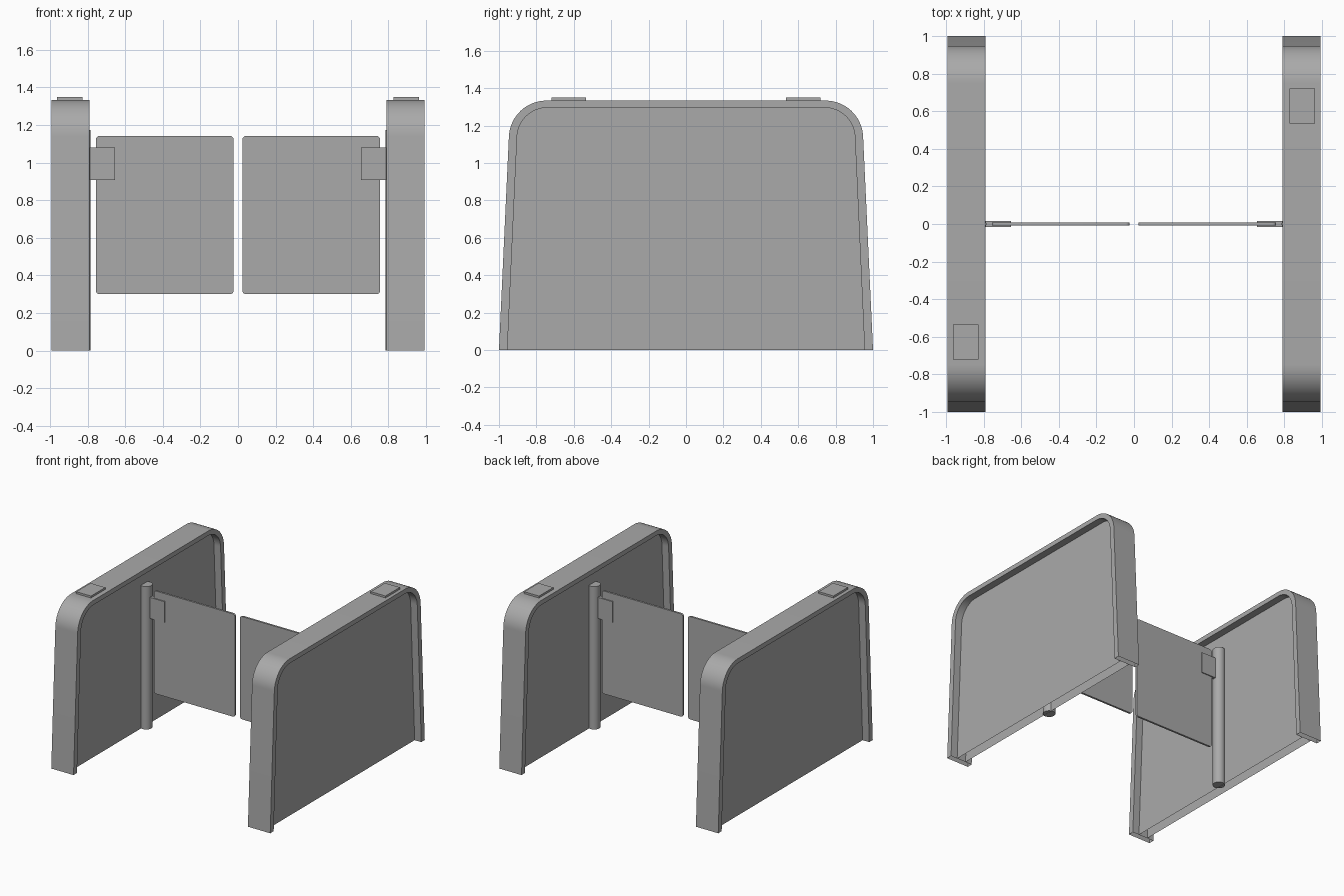
import bpy, bmesh, math
from mathutils import Vector

cube = bpy.data.objects.get("Cube")
if cube:
    bpy.data.objects.remove(cube, do_unlink=True)

grey = bpy.data.materials.new("mid_grey")
grey.use_nodes = True
colour = (0.4, 0.4, 0.4, 1)
grey.diffuse_color = colour
grey.node_tree.nodes["Principled BSDF"].inputs["Base Color"].default_value = colour


def fillet(corner, before, after, radius, steps):
    """Points of a round arc that replaces a sharp corner."""
    c = Vector(corner)
    a = (Vector(before) - c).normalized()
    b = (Vector(after) - c).normalized()
    half = a.angle(b) / 2
    centre = c + (a + b).normalized() * (radius / math.sin(half))
    start = c + a * (radius / math.tan(half)) - centre
    end = c + b * (radius / math.tan(half)) - centre
    return [centre + start.lerp(end, i / steps).normalized() * radius for i in range(steps + 1)]


def arch(foot, shoulder, top, radius):
    """Open outline (y, z) of the tapered arch, front foot to back foot."""
    front = fillet((-shoulder, top), (-foot, 0), (0, top), radius, 14)
    points = [Vector((-foot, 0))] + front
    return points + [Vector((-p.x, p.y)) for p in reversed(points)]


def extrude(name, outline, axis, low, high, open_base=False):
    """Prism of a closed outline along x or y, if asked without its underside."""
    def place(p, d):
        return (d, p[0], p[1]) if axis == "x" else (p[0], d, p[1])
    bm = bmesh.new()
    face = bm.faces.new([bm.verts.new(place(p, low)) for p in outline])
    new = bmesh.ops.extrude_face_region(bm, geom=[face], use_keep_orig=True)["geom"]
    shift = Vector(place((0, 0), high - low))
    bmesh.ops.translate(bm, vec=shift, verts=[v for v in new if isinstance(v, bmesh.types.BMVert)])
    bmesh.ops.recalc_face_normals(bm, faces=bm.faces)
    if open_base:
        base = [f for f in bm.faces if all(v.co.z < 0.001 for v in f.verts)]
        bmesh.ops.delete(bm, geom=base, context="FACES")
    return finish(name, bm)


def finish(name, bm):
    mesh = bpy.data.meshes.new(name)
    bm.to_mesh(mesh)
    bm.free()
    obj = bpy.data.objects.new(name, mesh)
    bpy.context.collection.objects.link(obj)
    mesh.materials.append(grey)
    bpy.ops.object.select_all(action="DESELECT")
    obj.select_set(True)
    bpy.context.view_layer.objects.active = obj
    bpy.ops.object.shade_smooth_by_angle(angle=math.radians(30))
    return obj


def box(name, x, y, z):
    return extrude(name, [(x[0], z[0]), (x[1], z[0]), (x[1], z[1]), (x[0], z[1])], "y", *y)


def rounded_rect(x0, x1, z0, z1, radius):
    corners = [(x0, z0), (x1, z0), (x1, z1), (x0, z1)]
    points = []
    for i, c in enumerate(corners):
        points += fillet(c, corners[i - 1], corners[(i + 1) % 4], radius, 5)
    return points


outer = arch(1.0, 0.938, 1.333, 0.2)
inner = arch(0.955, 0.896, 1.295, 0.16)

# One half of the gate, and the other half turned about the vertical axis
for side, s in (("left", 1), ("right", -1)):
    def span(a, b):
        return sorted((s * a, s * b))

    # Arched rim and the recessed panel that fills it
    extrude(side + "_frame", outer + inner[::-1], "x", *span(0.79, 0.992), open_base=True)
    extrude(side + "_panel", inner, "x", *span(0.85, 0.932), open_base=True)

    # Card reader on top, at opposite ends of the two halves
    box(side + "_reader", span(0.828, 0.962), span(0.535, 0.72), (1.32, 1.349))

    # Hinge post, half sunk in the panel
    bm = bmesh.new()
    bmesh.ops.create_cone(bm, cap_ends=True, segments=32, radius1=0.047, radius2=0.047, depth=1.17)
    bmesh.ops.translate(bm, vec=(s * 0.832, 0, 0.587), verts=bm.verts)
    finish(side + "_post", bm)

    # Clamp and swinging leaf
    box(side + "_clamp", span(0.655, 0.81), (-0.016, 0.016), (0.908, 1.08))
    extrude(side + "_leaf", rounded_rect(*span(0.023, 0.756), 0.3, 1.142, 0.02), "y", -0.008, 0.008)
